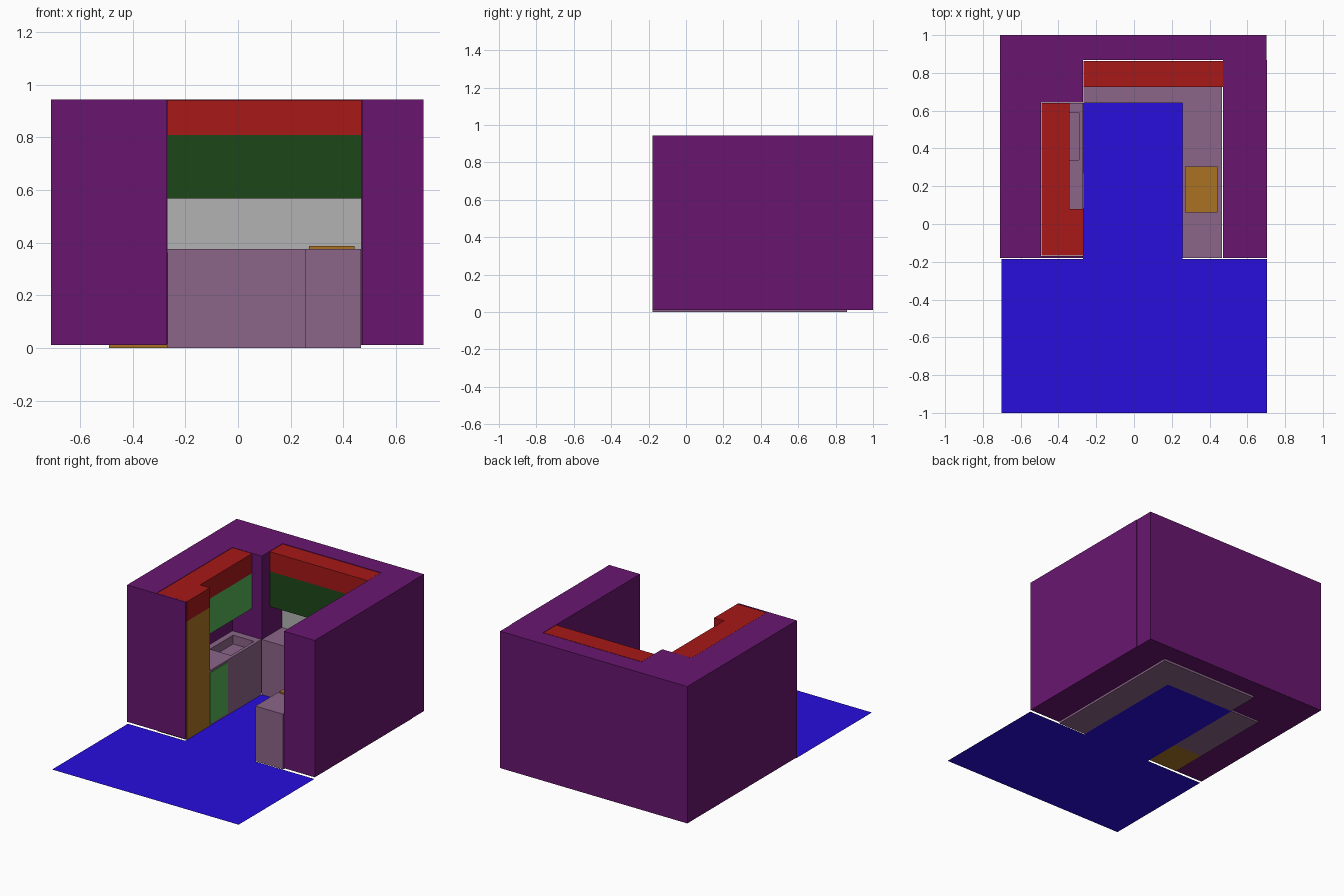
import bpy, bmesh

if "Cube" in bpy.data.objects:
    bpy.data.objects.remove(bpy.data.objects["Cube"])

def mat(name, r, g, b):
    m = bpy.data.materials.new(name)
    m.diffuse_color = (r, g, b, 1)
    m.use_nodes = True
    m.node_tree.nodes["Principled BSDF"].inputs["Base Color"].default_value = m.diffuse_color
    return m

PURPLE = mat("wall_purple", .14, .008, .16)
BLUE = mat("floor_blue", .021, .004, .72)
RED = mat("trim_red", .39, .009, .009)
GREEN = mat("light_green", .095, .45, .095)
DARK = mat("dark_green", .012, .062, .009)
MAUVE = mat("counter_mauve", .26, .13, .25)
ORANGE = mat("orange", .40, .17, .017)
GREY = mat("splash_grey", .45, .45, .45)

def prism(name, outline, z0, z1, material=None):
    """Extrude a flat outline from z0 to z1 (a single sheet if they are equal)."""
    bm = bmesh.new()
    face = bm.faces.new([bm.verts.new((x, y, z0)) for x, y in outline])
    if z1 > z0:
        ext = bmesh.ops.extrude_face_region(bm, geom=[face])
        for v in ext["geom"]:
            if isinstance(v, bmesh.types.BMVert):
                v.co.z = z1
        bmesh.ops.recalc_face_normals(bm, faces=bm.faces)
    me = bpy.data.meshes.new(name)
    bm.to_mesh(me)
    bm.free()
    ob = bpy.data.objects.new(name, me)
    bpy.context.collection.objects.link(ob)
    if material:
        me.materials.append(material)
    return ob

def box(name, x0, x1, y0, y1, z0, z1, material=None):
    return prism(name, [(x0, y0), (x1, y0), (x1, y1), (x0, y1)], z0, z1, material)

# Thick walls on three sides, with a thin end panel closing the left run
prism("walls", [(-.71, -.18), (-.27, -.18), (-.27, -.17), (-.492, -.17),
                (-.492, .642), (-.27, .642), (-.27, .867), (.472, .867),
                (.472, -.18), (.705, -.18), (.705, .867), (.702, .867),
                (.702, 1), (-.71, 1)], .01, .943, PURPLE)

# Floor: wide apron in front and a strip between the cabinets
prism("floor", [(-.702, -1), (.705, -1), (.705, -.184), (.257, -.184), (.257, .64),
                (-.27, .64), (-.27, -.184), (-.702, -.184)], 0, 0, BLUE)

# Base cabinets along the back and right
prism("base_cabinets", [(.257, -.18), (.467, -.18), (.467, .86), (-.268, .86),
                        (-.268, .64), (.257, .64)], 0, .376, MAUVE)
box("stove_top", .27, .442, .06, .305, .37, .386, ORANGE)

# Left base cabinet with sunken sink and dishwasher front
left_base = box("left_base_cabinet", -.49, -.27, .08, .64, 0, .376, MAUVE)
cutter = box("sink_cutter", -.45, -.292, .34, .59, .316, .45)
cutter.hide_render = True
cutter.hide_viewport = True
cut = left_base.modifiers.new("sink", 'BOOLEAN')
cut.operation = 'DIFFERENCE'
cut.solver = 'EXACT'
cut.object = cutter
box("dishwasher_front", -.275, -.266, .082, .27, .015, .362, GREEN)

# Tall cabinet
box("tall_cabinet", -.49, -.268, -.168, .08, 0, .808, ORANGE)

# Upper cabinets, with red bulkheads above
box("left_upper_cabinet", -.49, -.342, .08, .64, .568, .808, GREEN)
box("back_upper_cabinet", -.268, .47, .725, .862, .568, .808, DARK)
prism("left_bulkhead", [(-.49, -.168), (-.268, -.168), (-.268, .08), (-.342, .08),
                        (-.342, .64), (-.49, .64)], .808, .942, RED)
box("back_bulkhead", -.268, .47, .725, .862, .808, .942, RED)

# Backsplash
box("backsplash", -.268, .47, .855, .862, .376, .568, GREY)
